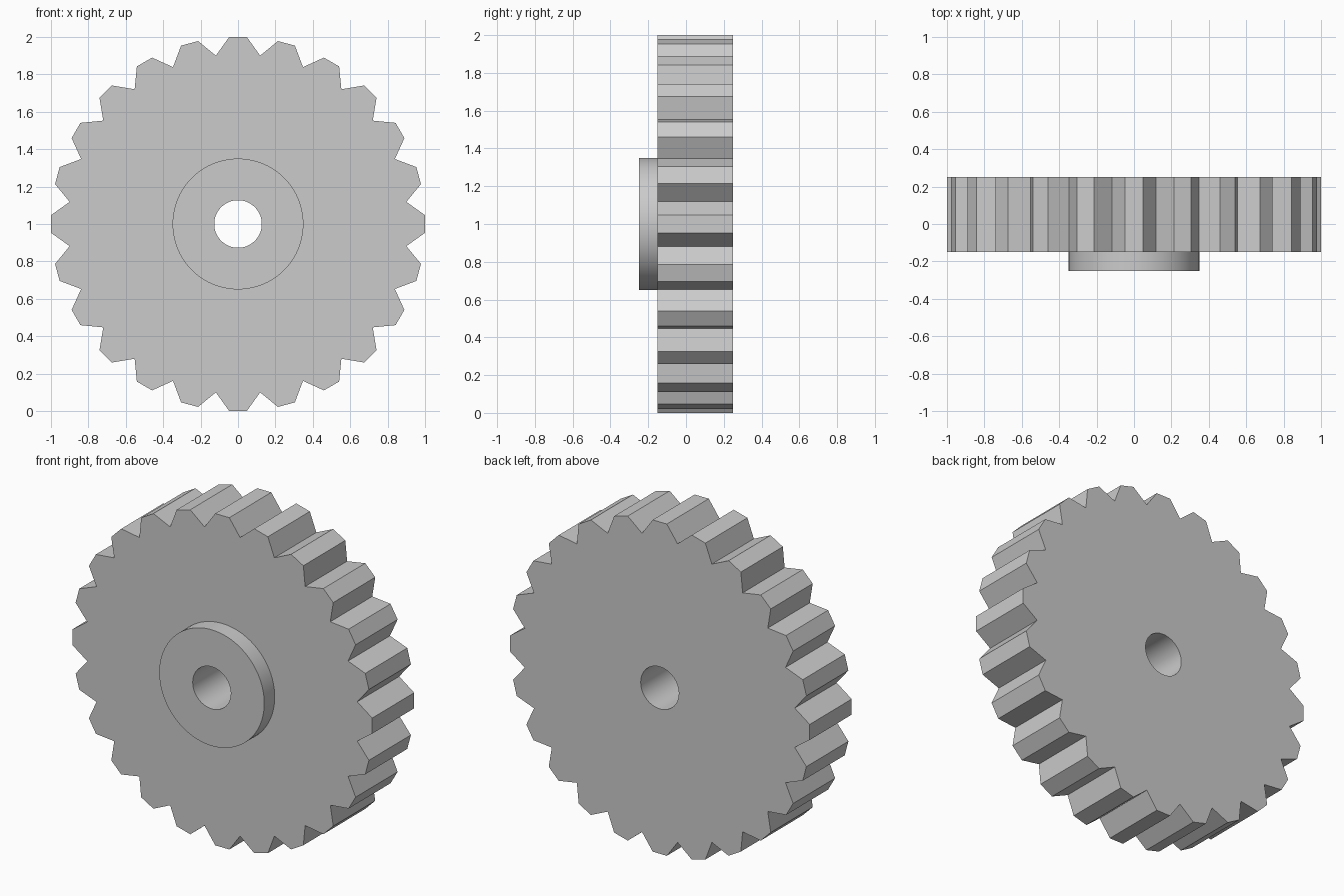
import bpy, bmesh
from math import sin, cos, atan2, pi, radians, hypot

if "Cube" in bpy.data.objects:
    bpy.data.objects.remove(bpy.data.objects["Cube"])

TEETH = 24
PTS = TEETH * 3          # two tip corners and one root per tooth
CENTRE_Z = 1.0
TIP_HALF, TIP_R, ROOT_R = 0.047, 1.0, 0.908


def circle(r):
    # points line up with the tooth corners: -2.5, 2.5, 7.5 degrees ...
    return [(r, radians(-2.5) + i * 2 * pi / PTS) for i in range(PTS)]


def toothed():
    tip_a, tip_r = atan2(TIP_HALF, TIP_R), hypot(TIP_HALF, TIP_R)
    pts = []
    for i in range(TEETH):
        a = i * 2 * pi / TEETH
        pts += [(tip_r, a - tip_a), (tip_r, a + tip_a), (ROOT_R, a + pi / TEETH)]
    return pts


bm = bmesh.new()


def ring(polar, y):
    return [bm.verts.new((r * sin(a), y, CENTRE_Z + r * cos(a))) for r, a in polar]


# closed chain of rings: toothed rim, back face, bore, hub face, hub side, front face
rings = [
    ring(toothed(), -0.15),
    ring(toothed(), 0.25),
    ring(circle(0.127), 0.25),
    ring(circle(0.127), -0.25),
    ring(circle(0.35), -0.25),
    ring(circle(0.35), -0.15),
]
for k, a in enumerate(rings):
    b = rings[(k + 1) % len(rings)]
    for i in range(PTS):
        j = (i + 1) % PTS
        f = bm.faces.new((a[i], a[j], b[j], b[i]))
        f.smooth = k in (2, 4)   # bore and hub side are round
bmesh.ops.recalc_face_normals(bm, faces=bm.faces)

# crisp edges around the bore and hub
for e in bm.edges:
    if len(e.link_faces) == 2 and e.calc_face_angle() > radians(30):
        e.smooth = False

mesh = bpy.data.meshes.new("gear_wheel")
bm.to_mesh(mesh)
bm.free()
gear = bpy.data.objects.new("gear_wheel", mesh)
bpy.context.collection.objects.link(gear)
